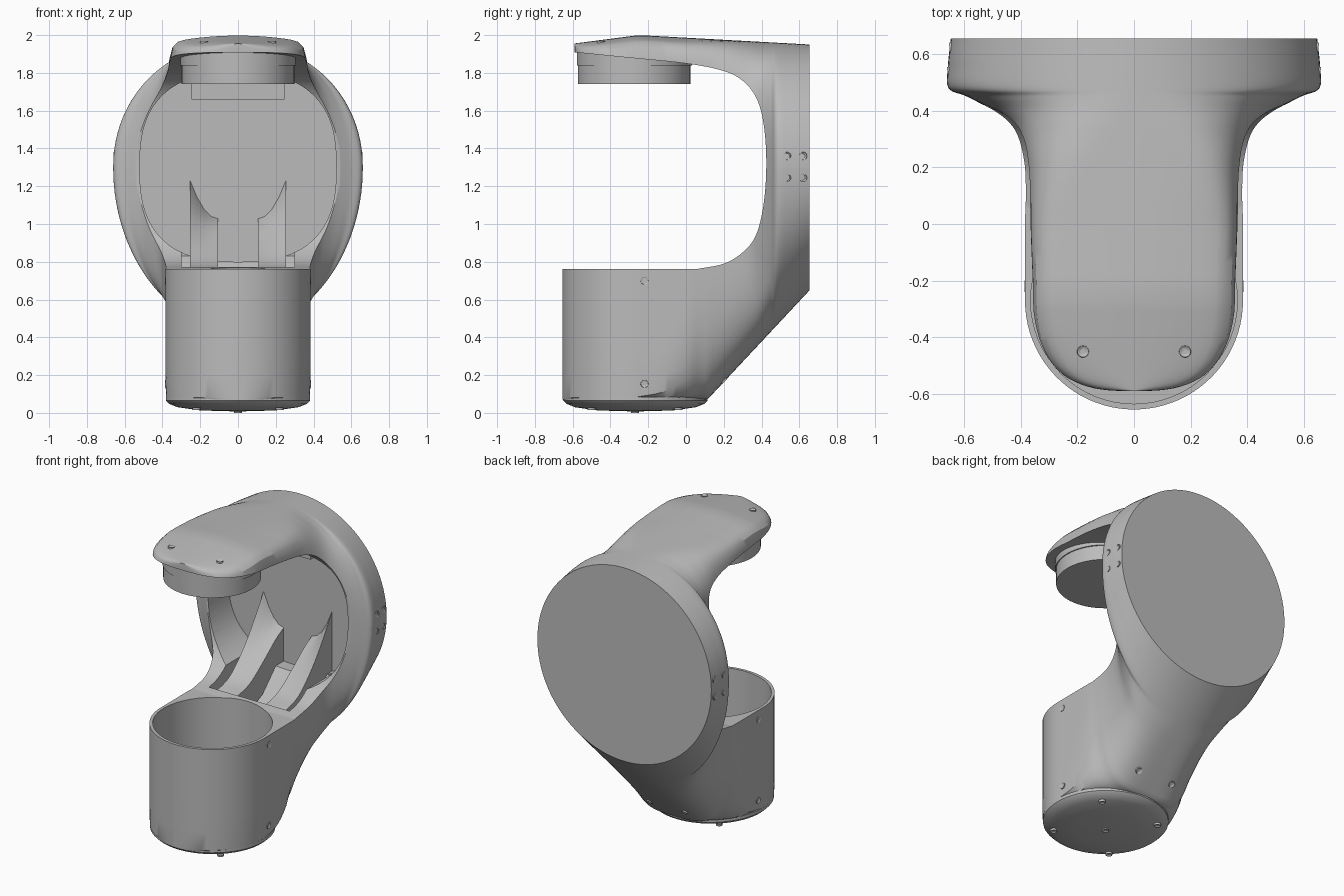
import bpy, bmesh, math
from mathutils import Vector

if "Cube" in bpy.data.objects:
    bpy.data.objects.remove(bpy.data.objects["Cube"])

grey = bpy.data.materials.new("satin_grey")
grey.use_nodes = True
grey.diffuse_color = (0.5, 0.5, 0.5, 1)
grey.node_tree.nodes["Principled BSDF"].inputs["Base Color"].default_value = grey.diffuse_color

MID = 1.3      # height of the ring centre
CUP_Y = -0.27  # axis of the cup and the lens
CUP_R = 0.385


def finish(bm, name):
    bmesh.ops.recalc_face_normals(bm, faces=bm.faces)
    mesh = bpy.data.meshes.new(name)
    bm.to_mesh(mesh)
    bm.free()
    mesh.materials.append(grey)
    ob = bpy.data.objects.new(name, mesh)
    bpy.context.collection.objects.link(ob)
    return ob


def loft(name, rings):
    bm = bmesh.new()
    rows = [[bm.verts.new(p) for p in ring] for ring in rings]
    n = len(rows[0])
    for a, b in zip(rows, rows[1:]):
        for i in range(n):
            j = (i + 1) % n
            bm.faces.new((a[i], a[j], b[j], b[i]))
    bm.faces.new(rows[0])
    bm.faces.new(rows[-1])
    return finish(bm, name)


def lathe(name, profile, y, seg=64):
    ring = [2 * math.pi * i / seg for i in range(seg)]
    return loft(name, [[(r * math.cos(a), y + r * math.sin(a), z) for a in ring]
                       for r, z in profile])


def extrude_x(name, outline, x0, x1):
    return loft(name, [[(x, y, z) for y, z in outline] for x in (x0, x1)])


def catmull(points, steps=6):
    p = [Vector(q) for q in points]
    p = [2 * p[0] - p[1]] + p + [2 * p[-1] - p[-2]]
    out = []
    for a, b, c, d in zip(p, p[1:], p[2:], p[3:]):
        for k in range(steps):
            t = k / steps
            out.append(b + (c - a) * (t / 2) + (2 * a - 5 * b + 4 * c - d) * (t * t / 2)
                       + (3 * b - a - 3 * c + d) * (t ** 3 / 2))
    return out + [p[-2]]


def squircle(a, n):
    s, c = math.sin(a), math.cos(a)
    k = (abs(s) ** n + abs(c) ** n) ** (-1 / n)
    return s * k, c * k


def activate(ob):
    bpy.ops.object.select_all(action='DESELECT')
    ob.select_set(True)
    bpy.context.view_layer.objects.active = ob


def cut(ob, cutters):
    activate(ob)
    for c in cutters:
        mod = ob.modifiers.new("cut", 'BOOLEAN')
        mod.operation, mod.solver, mod.object = 'DIFFERENCE', 'EXACT', c
        bpy.ops.object.modifier_apply(modifier=mod.name)


# Outer housing: half sections along y, each with width, roundness and height
def housing_half(name, stations, reach, crown):
    rings = []
    for y, w, roundness in stations:
        h = reach(y)
        drop = crown * min(1, max(0, 1 - y / 0.4))
        ring = []
        for i in range(57):
            u, v = squircle(math.pi * (i / 56 - 0.5), 1 / roundness)
            v = max(v, 0)
            ring.append((w * u, y, MID + (h - drop * u * u) * v))
        rings.append(ring)
    return loft(name, rings)


def top_reach(y):
    return 2 - MID - 0.13 * max(0, -0.25 - y) - 0.055 * max(0, y + 0.25)


def bottom_reach(y):
    return max(0.07, 0.65 - 1.07 * (0.655 - y)) - MID


flare = [(0.4, 0.5, 0.38), (0.45, 0.59, 0.45), (0.48, 0.655, 0.48),
         (0.56, 0.657, 0.49), (0.655, 0.647, 0.5)]
angles = [math.radians(3 + 87 * i / 20) for i in range(20)]
arm_tip = [(-0.2 - 0.39 * math.cos(a) ** 0.67, 0.36 * math.sin(a) ** 0.67, 0.06) for a in angles]
cup_front = [(CUP_Y - CUP_R * math.cos(a), CUP_R * math.sin(a), 0.015) for a in angles]
arm = housing_half("upper_arm", arm_tip + catmull(
    [(-0.2, 0.36, 0.06), (0, 0.37, 0.08), (0.2, 0.385, 0.16), (0.33, 0.43, 0.28)] + flare),
    top_reach, 0.035)
body = housing_half("lower_body", cup_front + catmull(
    [(CUP_Y, CUP_R, 0.015), (-0.12, CUP_R, 0.05), (0, CUP_R, 0.13), (0.1, CUP_R, 0.24),
     (0.22, 0.395, 0.29), (0.33, 0.43, 0.33)] + flare), bottom_reach, 0)

# Cutters: side opening, ring hole, cup bore and the channel behind the cup
opening = extrude_x("opening_cutter", [(-0.9, 0.76)] + catmull(
    [(0.06, 0.762), (0.2, 0.79), (0.3, 0.85), (0.37, 0.94), (0.41, 1.1), (0.425, MID),
     (0.415, 1.5), (0.38, 1.65), (0.31, 1.75), (0.2, 1.81), (0, 1.85), (-0.3, 1.88),
     (-0.6, 1.91)]) + [(-0.9, 1.93)], -1, 1)
hole_ring = [squircle(2 * math.pi * i / 80, 2.6) for i in range(80)]
hole = loft("ring_hole_cutter", [[(0.52 * u, y, MID + 0.5 * v) for u, v in hole_ring]
                                 for y in (0.2, 0.635)])
bore = lathe("bore_cutter", [(0.365, 0.12), (0.365, 0.95)], CUP_Y)
channel = extrude_x("channel_cutter", [(0.12, 0.92), (0.12, 0.52), (0.2, 0.46),
                                       (0.58, 0.83), (0.58, 0.95)], -0.3, 0.3)
cut(arm, [opening, hole])
cut(body, [opening, hole, bore, channel])
for c in (opening, hole, bore, channel):
    bpy.data.objects.remove(c)

# Domed base plate
lathe("base_plate", [(0.02, 0.008), (0.2, 0.013), (0.32, 0.03), (0.365, 0.048),
                     (0.382, 0.065), (0.382, 0.085)], CUP_Y + 0.002)

# Lens under the arm and its block at the back
lathe("lens_collar", [(0.305, 1.84), (0.305, 1.91)], CUP_Y - 0.003)
lathe("lens_barrel", [(0.298, 1.742), (0.298, 1.85)], CUP_Y - 0.005)
extrude_x("rear_block", [(0.42, 1.66), (0.64, 1.66), (0.64, 1.82), (0.42, 1.82)], -0.245, 0.245)

# Curved ribs rising from the cup to the back plate
foot = [(0.64, 0.8), (0.5, 0.7), (0.13, 0.55)]
outer = catmull([(0.13, 0.75), (0.28, 0.8), (0.43, 0.94), (0.55, 1.1), (0.64, 1.24)])
inner = catmull([(0.13, 0.75), (0.28, 0.79), (0.43, 0.89), (0.55, 0.98), (0.64, 1.03)])
for side, label in ((1, "left"), (-1, "right")):
    rows = []
    for t in (0, 0.25, 0.5, 0.75, 1):
        line = [a.lerp(b, t * t) for a, b in zip(inner, outer)]
        rows.append([(side * (0.105 + 0.15 * t), y, z) for y, z in line + [Vector(f) for f in foot]])
    loft(label + "_rib", rows)


# Screws with a sunk socket
def screw(name, place, normal):
    bm = bmesh.new()
    bmesh.ops.create_cone(bm, cap_ends=True, segments=20, radius1=0.022, radius2=0.02, depth=0.014)
    bm.faces.ensure_lookup_table()
    cap = max(bm.faces, key=lambda f: f.calc_center_median().z)
    bmesh.ops.inset_region(bm, faces=[cap], thickness=0.01)
    bmesh.ops.translate(bm, verts=cap.verts, vec=(0, 0, -0.006))
    ob = finish(bm, name)
    ob.rotation_euler = Vector(normal).to_track_quat('Z', 'Y').to_euler()
    ob.location = place


for s, label in ((1, "left"), (-1, "right")):
    screw(label + "_arm_screw", (s * 0.18, -0.45, 1.963), (0, 0, 1))
    for z in (0.155, 0.7):
        screw(label + "_cup_screw", (s * 0.38, -0.22, z), (s, 0, 0))
    for y, x in ((0.535, 0.652), (0.62, 0.645)):
        for z in (1.245, 1.36):
            screw(label + "_ring_screw", (s * x, y, z), (s, -0.05 * s * s, 0))
    for y in (-0.5, -0.04):
        screw(label + "_base_screw", (s * 0.22, y, 0.022), (0, 0, -1))
    screw(label + "_slope_screw", (s * 0.13, 0.2, 0.17), (0, 0.7, -0.7))
screw("front_base_screw", (0, CUP_Y, 0.007), (0, 0, -1))

# Smooth shading with sharp edges kept
for ob in list(bpy.context.collection.objects):
    if ob.type == 'MESH':
        activate(ob)
        bpy.ops.object.shade_smooth_by_angle(angle=math.radians(30))
